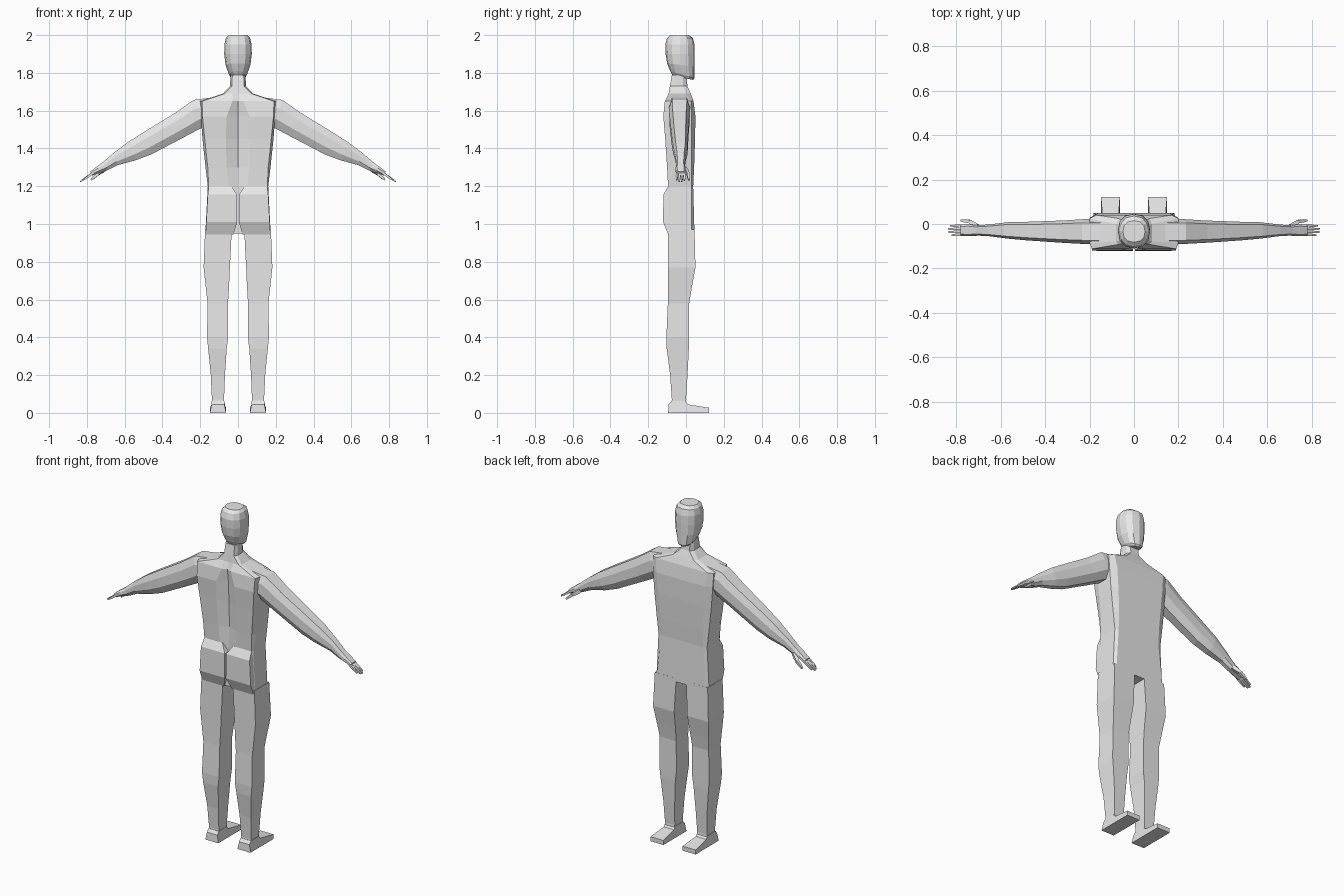
import bpy, bmesh, math
from mathutils import Vector

skin = bpy.data.materials.new("light_grey")
skin.diffuse_color = (0.8, 0.8, 0.8, 1)


def loft(bm, rings):
    """Skin a list of equal-length point rings and cap both ends."""
    loops = [[bm.verts.new(p) for p in r] for r in rings]
    n = len(loops[0])
    for a, b in zip(loops, loops[1:]):
        for i in range(n):
            j = (i + 1) % n
            bm.faces.new((a[i], a[j], b[j], b[i]))
    bm.faces.new(loops[0])
    bm.faces.new(loops[-1])


def make(name, lofts, mirror=False):
    bm = bmesh.new()
    for rings in lofts:
        loft(bm, rings)
    bmesh.ops.recalc_face_normals(bm, faces=bm.faces)
    me = bpy.data.meshes.new(name)
    bm.to_mesh(me)
    bm.free()
    me.materials.append(skin)
    ob = bpy.data.objects.new(name, me)
    bpy.context.collection.objects.link(ob)
    if mirror:
        mod = ob.modifiers.new("mirror", 'MIRROR')
        mod.use_mirror_merge = False
    return ob


def box_ring(z, xi, xo, yb, yf):
    return [(xi, yb, z), (xo, yb, z), (xo, yf, z), (xi, yf, z)]


# torso and neck: spine groove, back panels, flat sides, chest
def torso_ring(z, yc, xm, yb, xe, xs, ysb, ysf, xf, yf):
    half = [(xm, yb), (xe, yb), (xs, ysb), (xs, ysf), (xf, yf)]
    pts = [(0, yc)] + half + [(0, yf)] + [(-x, y) for x, y in reversed(half)]
    return [(x, y, z) for x, y in pts]


make("torso", [[torso_ring(*r) for r in (
    (0.95, -.090, .060, -.095, .165, .173, -.085, .030, .160, .045),
    (1.20, -.085, .050, -.095, .155, .160, -.085, .030, .140, .038),
    (1.30, -.080, .060, -.100, .160, .172, -.070, .030, .140, .043),
    (1.45, -.085, .065, -.110, .176, .188, -.070, .030, .150, .048),
    (1.57, -.090, .060, -.120, .188, .197, -.070, .030, .160, .050),
    (1.65, -.100, .030, -.112, .190, .200, -.085, .025, .170, .040),
    (1.69, -.090, .030, -.092, .070, .080, -.080, .000, .070, .025),
    (1.73, -.085, .015, -.085, .032, .042, -.065, -.015, .028, .008),
    (1.79, -.075, .015, -.075, .030, .040, -.055, -.015, .028, .000))]])

# buttocks
make("buttocks", [[box_ring(*r) for r in (
    (0.945, .025, .170, -.095, -.05),
    (1.01, .004, .168, -.121, -.05),
    (1.155, .004, .160, -.120, -.05),
    (1.20, .035, .155, -.095, -.05))]], True)

# legs
make("legs", [[box_ring(*r) for r in (
    (0.04, .074, .137, -.078, .002),
    (0.07, .074, .138, -.075, .000),
    (0.20, .069, .144, -.084, .008),
    (0.34, .060, .158, -.102, .015),
    (0.40, .052, .164, -.104, .016),
    (0.58, .053, .161, -.096, .017),
    (0.66, .048, .170, -.096, .030),
    (0.77, .043, .182, -.096, .050),
    (0.97, .033, .174, -.095, .045))]], True)

# feet: side profile swept across the width
foot_side = [(-.095, 0), (.122, 0), (.122, .027), (.01, .045), (-.005, .062),
             (-.078, .062), (-.092, .045)]
make("feet", [[[(xc + s * (.043 if z < .04 else .034), y, z) for y, z in foot_side]
               for xc, s in ((.106, -1), (.106, 1))]], True)


# arms with palms: eight-sided rings leaning along the arm
def arm_ring(xt, zt, xb, zb, y0, y1):
    prof = [(0, .15), (0, .85), (.3, 1), (.7, 1), (1, .75), (1, .25), (.7, 0), (.3, 0)]
    return [(xt + (xb - xt) * t, y0 + (y1 - y0) * u, zt + (zb - zt) * t)
            for t, u in prof]


make("arms", [[arm_ring(*r) for r in (
    (.120, 1.672, .170, 1.520, -.092, .022),
    (.235, 1.657, .195, 1.508, -.090, .022),
    (.330, 1.590, .285, 1.460, -.085, .016),
    (.487, 1.494, .460, 1.368, -.074, .010),
    (.580, 1.435, .540, 1.338, -.066, .008),
    (.660, 1.375, .635, 1.312, -.055, -.002),
    (.715, 1.328, .690, 1.285, -.052, -.006),
    (.745, 1.306, .730, 1.272, -.055, -.002),
    (.782, 1.278, .772, 1.256, -.053, -.003))]], True)


# fingers and thumb: tapered bars
def finger(start, end, w):
    a, b = Vector(start), Vector(end)
    d = (b - a).normalized()
    side = Vector((0, 0, 1)).cross(d).normalized()
    up = d.cross(side)
    return [[c + side * (s * r) + up * (u * r)
             for s, u in ((-1, -1), (1, -1), (1, 1), (-1, 1))]
            for c, r in ((a, w), (a.lerp(b, .55), w * .9), (b, w * .55))]


digits = [finger((.765, -.047 + .0125 * i, 1.272), (tip, -.050 + .014 * i, zt), .0062)
          for i, (tip, zt) in enumerate(((.820, 1.232), (.834, 1.225),
                                         (.836, 1.224), (.826, 1.230)))]
digits.append(finger((.705, -.012, 1.295), (.745, .014, 1.262), .011))
digits.append(finger((.738, .011, 1.268), (.778, .016, 1.234), .008))
make("fingers", digits, True)


# head: rounded rings, tilted at the jaw
def head_ring(zb, zf, hw, yb, yf):
    ring = []
    for i in range(12):
        a = math.tau * i / 12
        c, s = math.cos(a), math.sin(a)
        c = math.copysign(abs(c) ** .85, c)
        s = math.copysign(abs(s) ** .85, s)
        t = (s + 1) / 2
        ring.append((hw * c, yb + (yf - yb) * t, zb + (zf - zb) * t))
    return ring


make("head", [[head_ring(*r) for r in (
    (1.785, 1.763, .034, -.070, .038),
    (1.810, 1.772, .048, -.084, .045),
    (1.850, 1.835, .066, -.100, .045),
    (1.900, 1.900, .073, -.108, .046),
    (1.950, 1.950, .072, -.110, .045),
    (1.985, 1.985, .064, -.100, .036),
    (2.000, 2.000, .050, -.082, .015))]])
